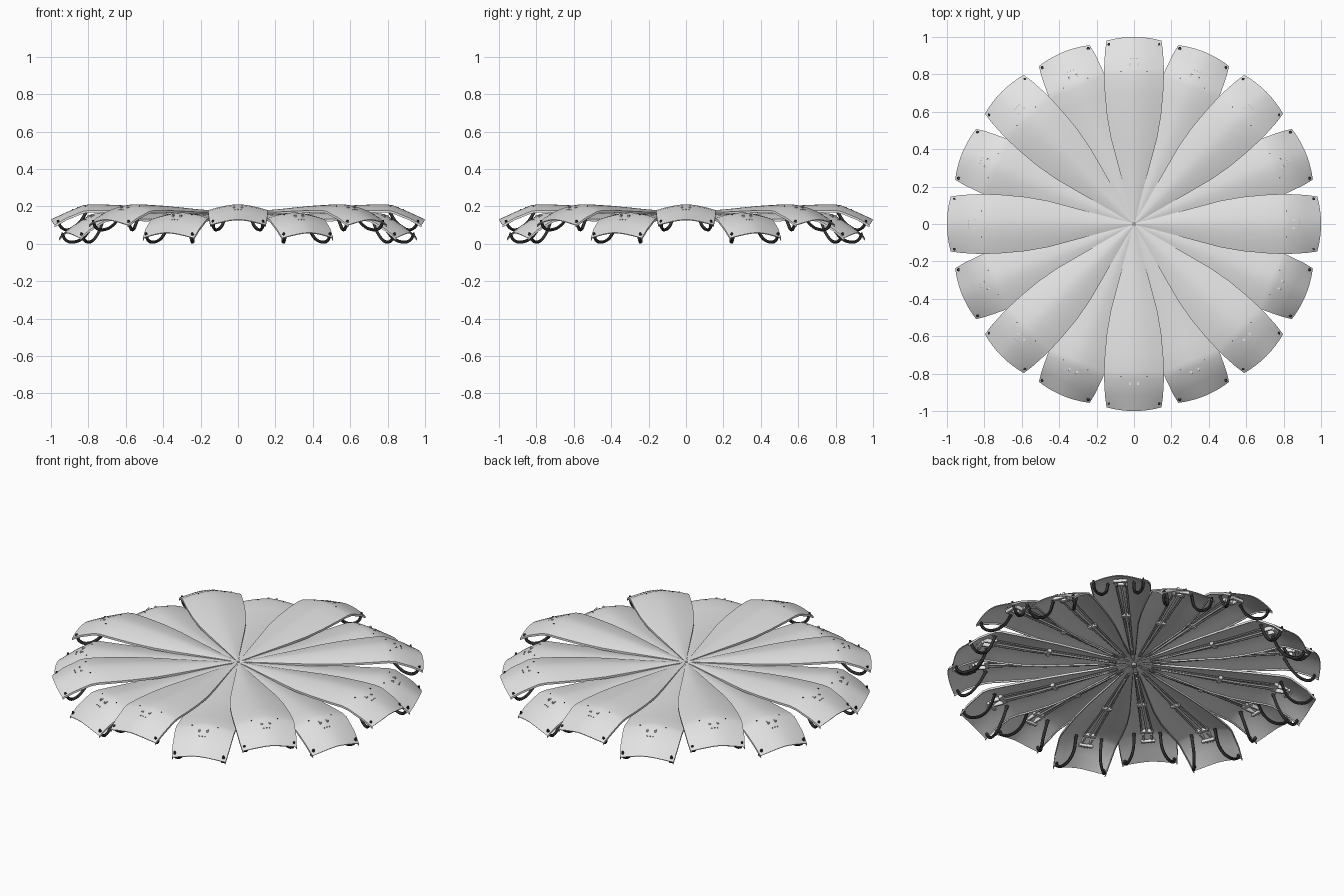
import bpy, bmesh, math
from mathutils import Vector

cube = bpy.data.objects.get("Cube")
if cube:
    bpy.data.objects.remove(cube)


def material(name, v):
    m = bpy.data.materials.new(name)
    m.use_nodes = True
    m.diffuse_color = (v, v, v, 1)
    m.node_tree.nodes["Principled BSDF"].inputs["Base Color"].default_value = (v, v, v, 1)
    return m


SHELL = material("light grey shell", 0.77)
METAL = material("pale metal", 0.77)
STEEL = material("mid grey steel", 0.4)
BLACK = material("black rubber", 0.035)

# Rows along a petal: distance from hub, half width, upper height, lower height
ROWS = [(0.0, 0.004, 0.168, 0.163), (0.1, 0.027, 0.172, 0.164), (0.2, 0.054, 0.178, 0.164),
        (0.34, 0.092, 0.187, 0.163), (0.46, 0.124, 0.196, 0.161), (0.58, 0.145, 0.204, 0.161),
        (0.7, 0.156, 0.209, 0.164), (0.79, 0.16, 0.211, 0.167), (0.83, 0.16, 0.205, 0.161),
        (0.92, 0.155, 0.167, 0.108), (1.0, 0.147, 0.13, 0.06)]
ARCH = 0.2      # drop of the side edge per unit of half width
POWER = 1.6     # roundness of the arch
LIP = 0.012


def surface(r, y, level):
    """Height of the petal at a distance r and sideways offset y."""
    for a, b in zip(ROWS, ROWS[1:]):
        if r <= b[0]:
            break
    k = (r - a[0]) / (b[0] - a[0])
    half = a[1] + k * (b[1] - a[1])
    z = a[2 + level] + k * (b[2 + level] - a[2 + level])
    return z - ARCH * half * abs(y / half) ** POWER


def finish(ob, mat, angle=35):
    ob.data.materials.clear()
    ob.data.materials.append(mat)
    bpy.ops.object.select_all(action='DESELECT')
    ob.select_set(True)
    bpy.context.view_layer.objects.active = ob
    for mod in list(ob.modifiers):
        bpy.ops.object.modifier_apply(modifier=mod.name)
    bpy.ops.object.shade_smooth_by_angle(angle=math.radians(angle))
    return ob


def mesh_object(name, bm):
    me = bpy.data.meshes.new(name)
    bm.normal_update()
    bm.to_mesh(me)
    bm.free()
    ob = bpy.data.objects.new(name, me)
    bpy.context.collection.objects.link(ob)
    return ob


def petal(name, level):
    """Arched petal with a turned-down lip on both sides."""
    bm = bmesh.new()
    grid = []
    cols = [i / 6 for i in range(-6, 7)]
    for i, (r, half, up, low) in enumerate(ROWS):
        last = i == len(ROWS) - 1
        row = []
        for t in cols:
            x = r - (0.006 * level + 0.02 * t * t if last else 0)
            row.append((x, t * half, (up, low)[level] - ARCH * half * abs(t) ** POWER))
        drop = Vector((0, 0, -LIP * min(1, r * 5)))
        row = [Vector(row[0]) + drop] + row + [Vector(row[-1]) + drop]
        grid.append([bm.verts.new(p) for p in row])
    for a, b in zip(grid, grid[1:]):
        for j in range(len(a) - 1):
            bm.faces.new((a[j], b[j], b[j + 1], a[j + 1]))
    ob = mesh_object(name, bm)
    mod = ob.modifiers.new("thickness", 'SOLIDIFY')
    mod.thickness = 0.005
    mod.offset = -1
    return finish(ob, SHELL, 40)


def tubes(name, paths, radius, mat, smooth=True):
    cu = bpy.data.curves.new(name, 'CURVE')
    cu.dimensions = '3D'
    cu.bevel_depth = radius
    cu.bevel_resolution = 1
    cu.resolution_u = 5
    cu.use_fill_caps = True
    for pts in paths:
        sp = cu.splines.new('BEZIER' if smooth else 'POLY')
        dest = sp.bezier_points if smooth else sp.points
        dest.add(len(pts) - 1)
        for d, p in zip(dest, pts):
            d.co = p if smooth else (*p, 1)
            if smooth:
                d.handle_left_type = d.handle_right_type = 'AUTO'
    ob = bpy.data.objects.new(name, cu)
    bpy.context.collection.objects.link(ob)
    bpy.ops.object.select_all(action='DESELECT')
    ob.select_set(True)
    bpy.context.view_layer.objects.active = ob
    bpy.ops.object.convert(target='MESH')
    return finish(bpy.context.object, mat, 60)


def blocks(name, items, mat):
    """Small boxes given as (centre, size)."""
    bm = bmesh.new()
    for centre, size in items:
        vs = bmesh.ops.create_cube(bm, size=1)["verts"]
        bmesh.ops.scale(bm, vec=size, verts=vs)
        bmesh.ops.translate(bm, vec=centre, verts=vs)
    return finish(mesh_object(name, bm), mat)


def studs(name, spots, radius, level, mat):
    bm = bmesh.new()
    for r, y in spots:
        vs = bmesh.ops.create_cone(bm, cap_ends=True, segments=8, radius1=radius,
                                   radius2=radius, depth=0.01)["verts"]
        bmesh.ops.translate(bm, vec=(r, y, surface(r, y, level) - 0.002), verts=vs)
    return finish(mesh_object(name, bm), mat)


def underside(r, y, level, gap):
    return (r, y, surface(r, y, level) - gap)


def build_set(word, level):
    parts = [petal(word + "_petal", level)]
    # Long support rods under the petal
    side = [[underside(r, s * r * 0.035, level, 0.016) for r in (0.1, 0.34, 0.58, 0.79)]
            for s in (-1, 1)]
    parts.append(tubes(word + "_side_rods", side, 0.005, STEEL, False))
    mid = [[underside(r, 0, level, 0.02) for r in (0.15, 0.34, 0.58, 0.8)]]
    parts.append(tubes(word + "_centre_rod", mid, 0.006, METAL, False))
    # Clamps and end bracket on the rods
    fit = [(underside(r, 0, level, 0.019), (0.02, 0.02 + 0.06 * r, 0.018)) for r in (0.48, 0.79)]
    fit += [(underside(0.83, s * 0.022, level, 0.018), (0.06, 0.01, 0.022)) for s in (-1, 1)]
    fit.append((underside(0.86, 0, level, 0.02), (0.014, 0.075, 0.016)))
    parts.append(blocks(word + "_rod_clamps", fit, METAL))
    # Hanging hoses from the tip corners
    low = 0.009 + 0.066 * (1 - level)
    hoses = []
    for s in (-1, 1):
        a = Vector(underside(0.962, s * 0.133, level, 0.004))
        b = Vector(underside(0.8, s * 0.07, level, 0.01))
        hoses.append([a, (0.942, s * 0.13, low + 0.01), (0.905, s * 0.11, low),
                      (0.85, s * 0.08, low + 0.035), b])
    parts.append(tubes(word + "_hoses", hoses, 0.0085, BLACK))
    # Fasteners on the outer face
    parts.append(studs(word + "_corner_studs", [(0.962, s * 0.134) for s in (-1, 1)],
                       0.005, level, BLACK))
    parts.append(studs(word + "_side_bolts", [(0.815, s * 0.07) for s in (-1, 1)],
                       0.003, level, BLACK))
    parts.append(studs(word + "_middle_bolts", [(0.885, k * 0.016) for k in (-1, 0, 1)],
                       0.003, level, STEEL))
    # Eight copies around the hub
    for ob in parts:
        start = math.pi / 8 * level
        ob.rotation_euler.z = start
        for i in range(1, 8):
            copy = ob.copy()
            copy.name = f"{ob.name}_{i + 1}"
            copy.rotation_euler.z = start + i * math.pi / 4
            bpy.context.collection.objects.link(copy)


build_set("upper", 0)
build_set("lower", 1)

# Small hub where the petals meet
bm = bmesh.new()
bmesh.ops.create_cone(bm, cap_ends=True, segments=16, radius1=0.015, radius2=0.012, depth=0.03)
hub = mesh_object("hub", bm)
hub.location.z = 0.154
finish(hub, STEEL)
